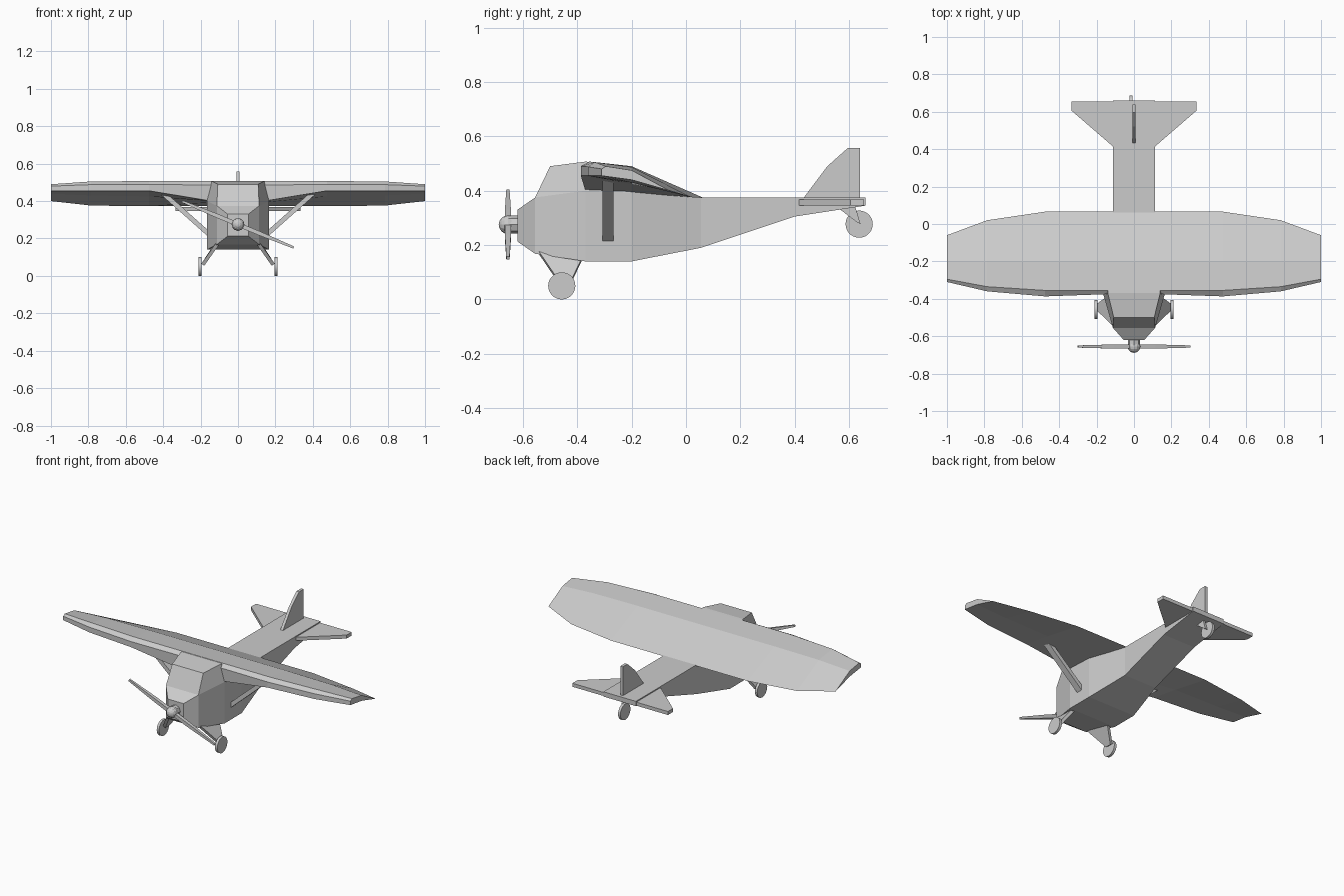
import bpy, bmesh, math
from mathutils import Vector, Matrix

if "Cube" in bpy.data.objects:
    bpy.data.objects.remove(bpy.data.objects["Cube"])


def finish(name, bm):
    bmesh.ops.recalc_face_normals(bm, faces=bm.faces)
    me = bpy.data.meshes.new(name)
    bm.to_mesh(me)
    bm.free()
    ob = bpy.data.objects.new(name, me)
    bpy.context.collection.objects.link(ob)
    return ob


def loft(name, rings):
    """Skin a row of equal-sized point rings and cap both ends."""
    bm = bmesh.new()
    vs = [[bm.verts.new(p) for p in r] for r in rings]
    n = len(vs[0])
    for a, b in zip(vs, vs[1:]):
        for i in range(n):
            j = (i + 1) % n
            bm.faces.new((a[i], a[j], b[j], b[i]))
    bm.faces.new(vs[0])
    bm.faces.new(vs[-1])
    return finish(name, bm)


def box_ring(low, high):
    """Symmetric four-point ring from (half width, y, z) pairs."""
    (wl, yl, zl), (wh, yh, zh) = low, high
    return [(-wl, yl, zl), (wl, yl, zl), (wh, yh, zh), (-wh, yh, zh)]


def plate(name, pts, shift):
    """Flat polygon thickened evenly by the shift vector."""
    h = Vector(shift) / 2
    return loft(name, [[Vector(p) - h for p in pts], [Vector(p) + h for p in pts]])


def cylinder(name, loc, r, depth, axis, sides):
    bm = bmesh.new()
    bmesh.ops.create_cone(bm, cap_ends=True, segments=sides, radius1=r, radius2=r, depth=depth,
                          matrix=Matrix.Translation(loc) @ Matrix.Rotation(math.pi / 2, 4, axis))
    return finish(name, bm)


# Fuselage: y, half width, bottom z, top z
body = [(-.62, .055, .213, .33), (-.555, .113, .168, .375), (-.37, .166, .14, .40),
        (-.20, .166, .14, .393), (.055, .113, .19, .375), (.40, .113, .305, .375),
        (.66, .113, .345, .375)]
loft("fuselage", [box_ring((w, y, b), (w, y, t)) for y, w, b, t in body])

# Cabin with sloping windscreen
loft("cabin", [box_ring((.113, -.555, .375), (.108, -.50, .49)),
               box_ring((.166, -.37, .40), (.14, -.37, .507)),
               box_ring((.166, -.20, .393), (.14, -.20, .49)),
               box_ring((.113, .055, .37), (.113, .055, .376))])

# Wing: span x, then (y, z) for underside, lower nose, upper nose, top front, ridge, trailing edge
half = [(.14, [(-.2, .393), (-.37, .40), (-.375, .485), (-.355, .507), (-.2, .49), (.066, .373)]),
        (.475, [(-.2, .425), (-.387, .455), (-.387, .49), (-.355, .507), (-.2, .49), (.066, .373)]),
        (.785, [(-.2, .43), (-.36, .455), (-.36, .488), (-.335, .505), (-.2, .487), (.02, .376)]),
        (1.0, [(-.2, .44), (-.31, .455), (-.31, .48), (-.295, .49), (-.2, .475), (-.06, .40)])]
span = [(-x, s) for x, s in reversed(half)] + half
loft("wing", [[(x, y, z) for y, z in s] for x, s in span])

# Tail surfaces
tail = [(.113, .415), (.333, .605), (.333, .655)]
plate("tailplane", [(x, y, .357) for x, y in tail] + [(-x, y, .357) for x, y in reversed(tail)],
      (0, 0, .022))
plate("tail_fin", [(0, y, z) for y, z in
                   [(.43, .37), (.52, .49), (.595, .557), (.64, .557), (.64, .37)]], (.018, 0, 0))

# Tail wheel and its bracket
plate("tail_wheel_bracket", [(0, .555, .34), (0, .62, .35), (0, .642, .277), (0, .63, .283)],
      (.015, 0, 0))
cylinder("tail_wheel", (-.016, .637, .277), .05, .016, 'Y', 28)

for s, side in ((-1, "left"), (1, "right")):
    # Landing gear
    plate(side + "_gear_leg", [(s * .10, -.55, .185), (s * .12, -.375, .165),
                               (s * .188, -.425, .06), (s * .188, -.465, .06)],
          (s * .016, 0, .01))
    cylinder(side + "_wheel", (s * .203, -.457, .05), .05, .016, 'Y', 28)
    # Wing strut
    plate(side + "_wing_strut", [(s * .155, -.307, .223), (s * .155, -.267, .223),
                                 (s * .405, -.267, .445), (s * .405, -.307, .445)],
          (s * .017, 0, -.019))

# Propeller: blades, hub and spinner
C = Vector((0, -.655, .275))
tilt = Matrix.Translation(C) @ Matrix.Rotation(math.atan2(.122, .295), 4, 'Y')
rings = []
for x, w, d in ((-.323, .006, .006), (-.12, .011, .011), (0, .011, .012),
                (.12, .011, .011), (.323, .006, .006)):
    rings.append([tilt @ Vector((x, a * d, b * w))
                  for a, b in ((-1, -1), (1, -1), (1, 1), (-1, 1))])
loft("propeller_blades", rings)
cylinder("propeller_hub", (0, -.635, .275), .033, .04, 'X', 8)
bm = bmesh.new()
bmesh.ops.create_uvsphere(bm, u_segments=12, v_segments=8, radius=.034,
                          matrix=Matrix.Translation(C) @ Matrix.Rotation(math.pi / 2, 4, 'X'))
finish("spinner", bm)
